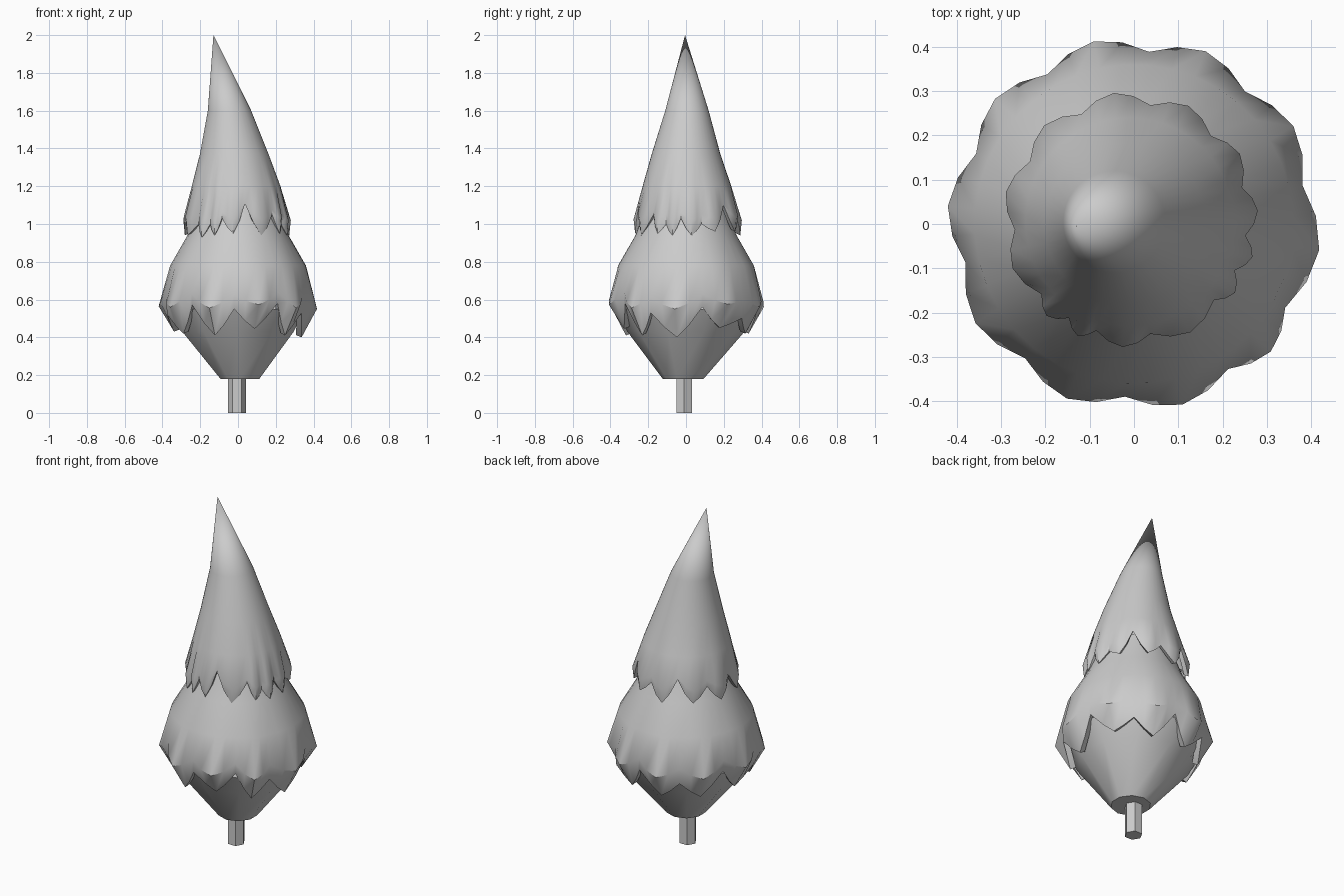
import bpy, bmesh
from math import sin, cos, radians

if "Cube" in bpy.data.objects:
    bpy.data.objects.remove(bpy.data.objects["Cube"])


def finish(name, bm):
    bmesh.ops.recalc_face_normals(bm, faces=bm.faces)
    me = bpy.data.meshes.new(name)
    bm.to_mesh(me)
    bm.free()
    ob = bpy.data.objects.new(name, me)
    bpy.context.collection.objects.link(ob)
    bpy.ops.object.select_all(action='DESELECT')
    ob.select_set(True)
    bpy.context.view_layer.objects.active = ob
    bpy.ops.object.shade_smooth_by_angle(angle=radians(40))
    return ob


def loft(name, rows, cap_start=True, apex=None):
    bm = bmesh.new()
    loops = [[bm.verts.new(p) for p in row] for row in rows]
    n = len(loops[0])
    for a, b in zip(loops, loops[1:]):
        for i in range(n):
            j = (i + 1) % n
            bm.faces.new((a[i], a[j], b[j], b[i]))
    if cap_start:
        bm.faces.new(loops[0])
    if apex:
        tip = bm.verts.new(apex)
        for i in range(n):
            bm.faces.new((loops[-1][i], loops[-1][(i + 1) % n], tip))
    else:
        bm.faces.new(loops[-1])
    return finish(name, bm)


def polar(phi, r, z, cx=0, cy=0):
    # angle runs from the front (-y) towards +x
    a = radians(phi)
    return (cx + r * sin(a), cy - r * cos(a), z)


def ring(phis, z, r, cx=0, cy=0):
    return [polar(p, r, z, cx, cy) for p in phis]


def columns(scallops):
    """Expand (notch angle, notch z, tip z) into (angle, edge z, tipness)."""
    cols = []
    for k, (a, zn, zt) in enumerate(scallops):
        b, zb, _ = scallops[(k + 1) % len(scallops)]
        span = (b - a) % 360
        cols += [(a, zn, 0),
                 (a + span * .25, zn * .4 + zt * .6, .65),
                 (a + span * .5, zt, 1),
                 (a + span * .75, zb * .4 + zt * .6, .65)]
    return cols


def tier(name, scallops, edge, bulge, bulge_z, upper, lip, centre=(0, 0), apex=None):
    """Leaf tier: lip under the edge, jagged edge, bulging row, then plain rings."""
    cols = columns(scallops)
    mix = lambda pair, t: pair[0] + (pair[1] - pair[0]) * t
    rows = [
        [polar(p, mix(edge, t) - lip, z + .012, *centre) for p, z, t in cols],
        [polar(p, mix(edge, t), z, *centre) for p, z, t in cols],
        [polar(p, mix(bulge, t), z * .5 + bulge_z, *centre) for p, z, t in cols],
    ]
    rows += [ring([c[0] for c in cols], *u) for u in upper]
    return loft(name, rows, False, apex)


# Trunk
six = [i * 60 + 30 for i in range(6)]
loft("trunk", [ring(six, 0, .048, -.005, -.01), ring(six, .25, .048, -.005, -.01)])

# Tapered underside of the foliage
ten = [i * 36 for i in range(10)]
loft("lower_foliage", [ring(ten, .18, .108, .01, -.015),
                       ring(ten, .43, .31), ring(ten, .55, .375)])

# Wide leaf tier: (notch angle, notch height, tip height)
wide = [(-3, .55, .445), (33, .58, .41), (61, .53, .40), (103, .56, .45),
        (140, .50, .42), (175, .56, .42), (210, .52, .42), (246, .57, .43),
        (283, .52, .42), (321, .57, .41)]
tier("wide_leaf_tier", wide, (.385, .34), (.39, .422), .35,
     [(.78, .36), (.94, .268), (1.12, .20)], .03)

# Pointed leaf tier with its leaning tip
top = [(10, 1.11, .94), (46, 1.05, .95), (64, 1.0, .94), (82, 1.03, .94),
       (106, 1.0, .96), (136, 1.1, .96), (170, 1.03, .94), (205, 1.08, .95),
       (240, 1.03, .94), (275, 1.05, .94), (310, 1.0, .93), (328, 1.0, .94),
       (343, 1.03, .95)]
tier("pointed_leaf_tier", top, (.262, .28), (.262, .288), .55,
     [(1.2, .235, -.01, .005), (1.37, .182, -.02, 0), (1.6, .115, -.045, .005)],
     .025, (-.008, .01), (-.13, -.005, 2.0))
